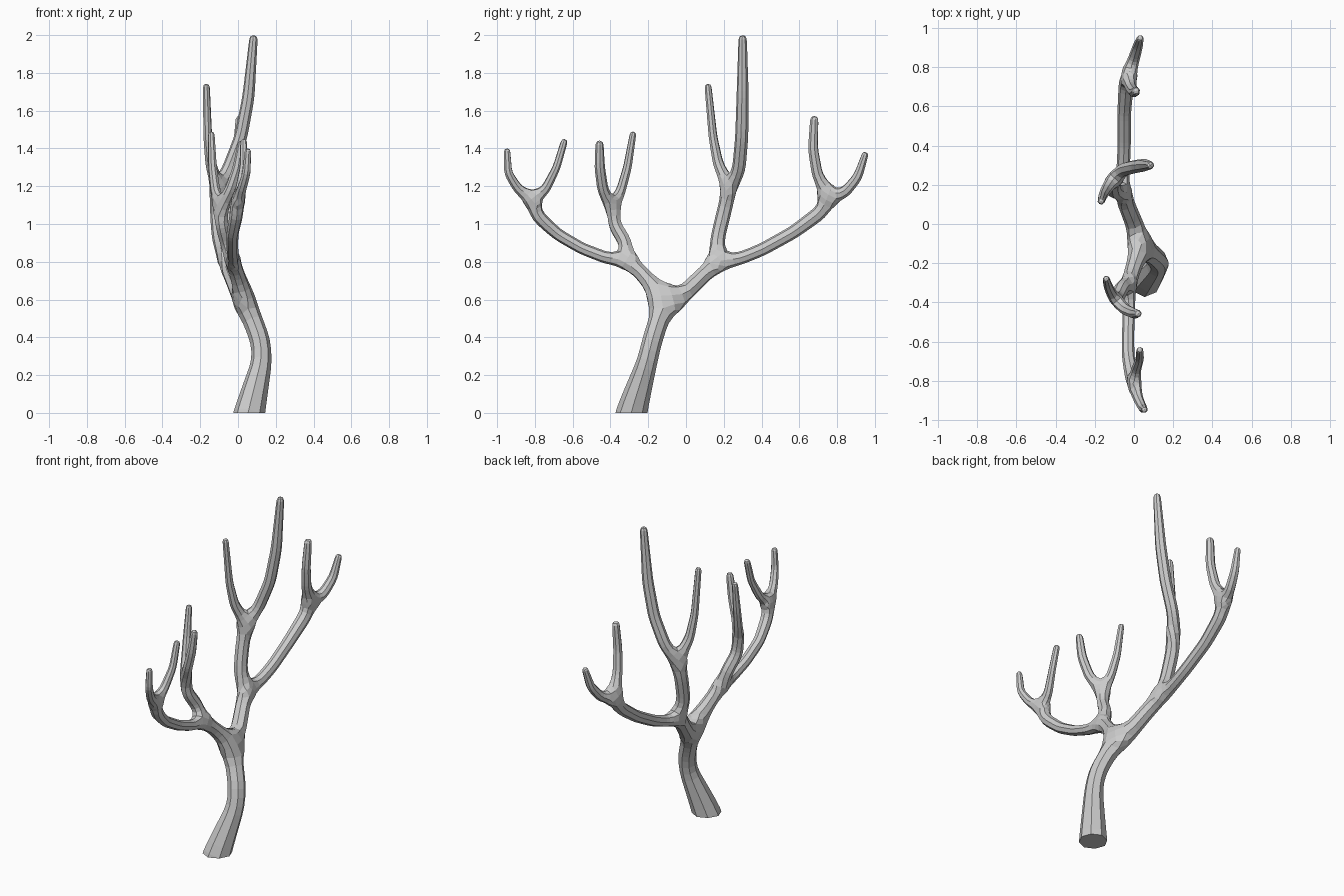
import bpy, bmesh

if "Cube" in bpy.data.objects:
    bpy.data.objects.remove(bpy.data.objects["Cube"])

# Each limb: points of (x, y, z, radius); the first one grows from the named fork
verts, edges, radii, forks = [], [], [], {}

def limb(start, pts, end=None):
    prev = forks.get(start)
    for x, y, z, r in pts:
        verts.append((x, y, z))
        radii.append(r)
        if prev is not None:
            edges.append((prev, len(verts) - 1))
        prev = len(verts) - 1
    if end:
        forks[end] = prev

# trunk
limb(None, [(.035, -.312, -.12, .093), (.06, -.29, .0, .082), (.128, -.203, .28, .052), (.12, -.18, .38, .052), (.037, -.11, .595, .052)], "trunk")
# front limb and its two branches
limb("trunk", [(-.005, -.23, .735, .041), (-.03, -.31, .81, .038)], "front")
limb("front", [(-.025, -.42, .82, .032), (-.03, -.55, .87, .031), (-.03, -.68, .945, .032),
               (-.01, -.785, 1.04, .036), (.0, -.815, 1.13, .034)], "front_low")
limb("front_low", [(.02, -.89, 1.185, .026), (.045, -.942, 1.27, .023), (.053, -.948, 1.402, .017)])
limb("front_low", [(.01, -.745, 1.18, .026), (.03, -.685, 1.30, .021), (.03, -.64, 1.452, .018)])
limb("front", [(-.06, -.32, .9, .037), (-.085, -.375, .99, .036), (-.095, -.388, 1.075, .034)], "front_high")
limb("front_high", [(-.04, -.44, 1.18, .029), (.0, -.457, 1.30, .027), (.022, -.458, 1.445, .02)])
limb("front_high", [(-.12, -.345, 1.175, .026), (-.135, -.31, 1.3, .023), (-.142, -.278, 1.492, .017)])
# back limb and its two branches
limb("trunk", [(.01, -.02, .62, .047), (-.03, .08, .72, .044), (-.065, .165, .795, .043)], "back")
limb("back", [(-.055, .28, .815, .034), (-.05, .4, .863, .034), (-.05, .57, .957, .035),
              (-.04, .71, 1.06, .039), (-.03, .76, 1.14, .038)], "back_low")
limb("back_low", [(.0, .845, 1.17, .03), (.02, .91, 1.25, .026), (.033, .953, 1.382, .017)])
limb("back_low", [(-.015, .695, 1.26, .03), (.0, .672, 1.4, .027), (.01, .68, 1.575, .022)])
limb("back", [(-.1, .165, .915, .038), (-.11, .2, 1.06, .039), (-.105, .232, 1.185, .037)], "back_high")
limb("back_high", [(-.145, .17, 1.32, .028), (-.16, .143, 1.46, .023), (-.168, .115, 1.745, .018)])
limb("back_high", [(-.05, .28, 1.29, .035), (.015, .295, 1.46, .034), (.055, .3, 1.67, .032), (.084, .3, 2.004, .021)])

# skin the limb skeleton into one webbed, eight-sided tube mesh
mesh = bpy.data.meshes.new("branching_tree")
mesh.from_pydata(verts, edges, [])
tree = bpy.data.objects.new("branching_tree", mesh)
bpy.context.collection.objects.link(tree)
bpy.context.view_layer.objects.active = tree
tree.select_set(True)
tree.modifiers.new("skin", 'SKIN')
for i, s in enumerate(mesh.skin_vertices[0].data):
    s.radius = (radii[i] * 1.08,) * 2
    s.use_root = i == 0
sub = tree.modifiers.new("round", 'SUBSURF')
sub.levels = sub.render_levels = 1
bpy.ops.object.modifier_apply(modifier="skin")
bpy.ops.object.modifier_apply(modifier="round")

# cut the foot flat on the ground
bm = bmesh.new()
bm.from_mesh(tree.data)
cut = bmesh.ops.bisect_plane(bm, geom=bm.verts[:] + bm.edges[:] + bm.faces[:], plane_co=(0, 0, 0),
                             plane_no=(0, 0, 1), clear_inner=True)
bmesh.ops.holes_fill(bm, edges=[e for e in cut["geom_cut"] if isinstance(e, bmesh.types.BMEdge)], sides=0)
bmesh.ops.recalc_face_normals(bm, faces=bm.faces[:])
for f in bm.faces:
    f.smooth = False
bm.to_mesh(tree.data)
bm.free()
